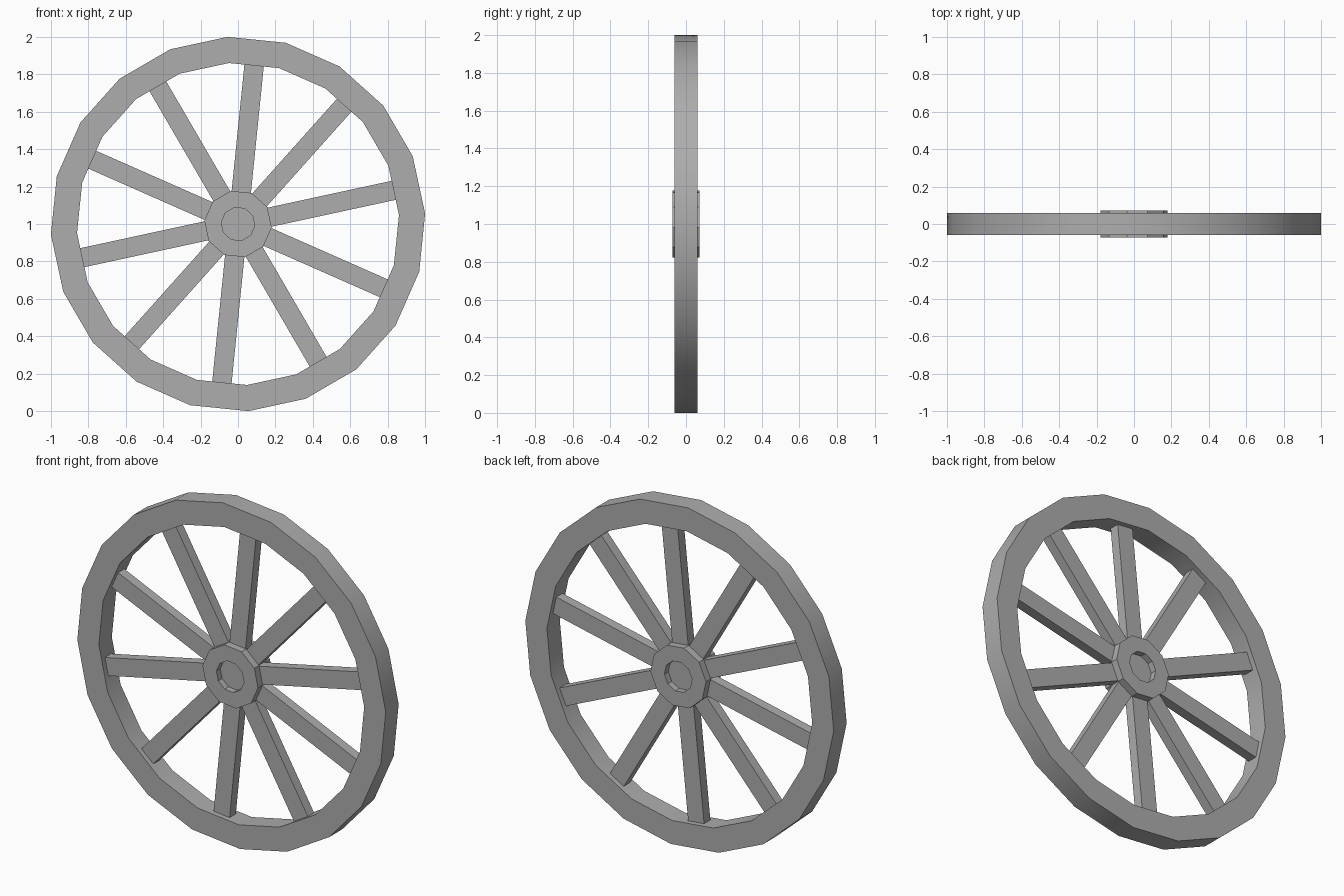
import bpy, bmesh, math

if "Cube" in bpy.data.objects:
    bpy.data.objects.remove(bpy.data.objects["Cube"], do_unlink=True)

TURN = math.radians(12.2)   # direction of the first spoke
SPOKES = 10
CENTRE_Z = 1.0

grey = bpy.data.materials.new("plain_grey")
grey.use_nodes = True
colour = (0.42, 0.42, 0.42, 1)
grey.diffuse_color = colour
grey.node_tree.nodes["Principled BSDF"].inputs["Base Color"].default_value = colour


def finish(name, bm):
    bmesh.ops.recalc_face_normals(bm, faces=bm.faces)
    mesh = bpy.data.meshes.new(name)
    bm.to_mesh(mesh)
    bm.free()
    mesh.materials.append(grey)
    obj = bpy.data.objects.new(name, mesh)
    bpy.context.collection.objects.link(obj)
    obj.location.z = CENTRE_Z
    return obj


def lathe(name, profile, sides, start, closed):
    """Revolve (radius, y) points about the y axis; open ends are capped."""
    bm = bmesh.new()
    rings = []
    for r, y in profile:
        angles = [start + math.tau * i / sides for i in range(sides)]
        rings.append([bm.verts.new((r * math.cos(a), y, r * math.sin(a))) for a in angles])
    pairs = list(zip(rings, rings[1:]))
    if closed:
        pairs.append((rings[-1], rings[0]))
    else:
        bm.faces.new(rings[0])
        bm.faces.new(rings[-1])
    for a, b in pairs:
        for i in range(sides):
            j = (i + 1) % sides
            bm.faces.new((a[i], a[j], b[j], b[i]))
    return finish(name, bm)


# Outer rim: spokes meet the middle of every second facet
rim = lathe("rim", [(1.002, -0.06), (1.002, 0.06), (0.862, 0.06), (0.862, -0.06)],
            2 * SPOKES, TURN - math.pi / (2 * SPOKES), True)
bpy.ops.object.select_all(action='DESELECT')
rim.select_set(True)
bpy.context.view_layer.objects.active = rim
bpy.ops.object.shade_smooth_by_angle(angle=math.radians(30))

# Hub plates on both sides, each with a shallow recess
for name, s in (("front_hub_plate", -1), ("back_hub_plate", 1)):
    lathe(name, [(0.181, s * 0.026), (0.181, s * 0.072), (0.09, s * 0.072), (0.09, s * 0.036)],
          SPOKES, TURN - math.pi / SPOKES, False)

# Spokes
INNER, OUTER, WIDTH, DEPTH = 0.1, 0.858, 0.104, 0.058
for i in range(SPOKES):
    bm = bmesh.new()
    bmesh.ops.create_cube(bm, size=1)
    bmesh.ops.scale(bm, vec=(OUTER - INNER, DEPTH, WIDTH), verts=bm.verts)
    bmesh.ops.translate(bm, vec=((OUTER + INNER) / 2, 0, 0), verts=bm.verts)
    spoke = finish(f"spoke_{i + 1}", bm)
    spoke.rotation_euler.y = -(TURN + math.tau * i / SPOKES)
